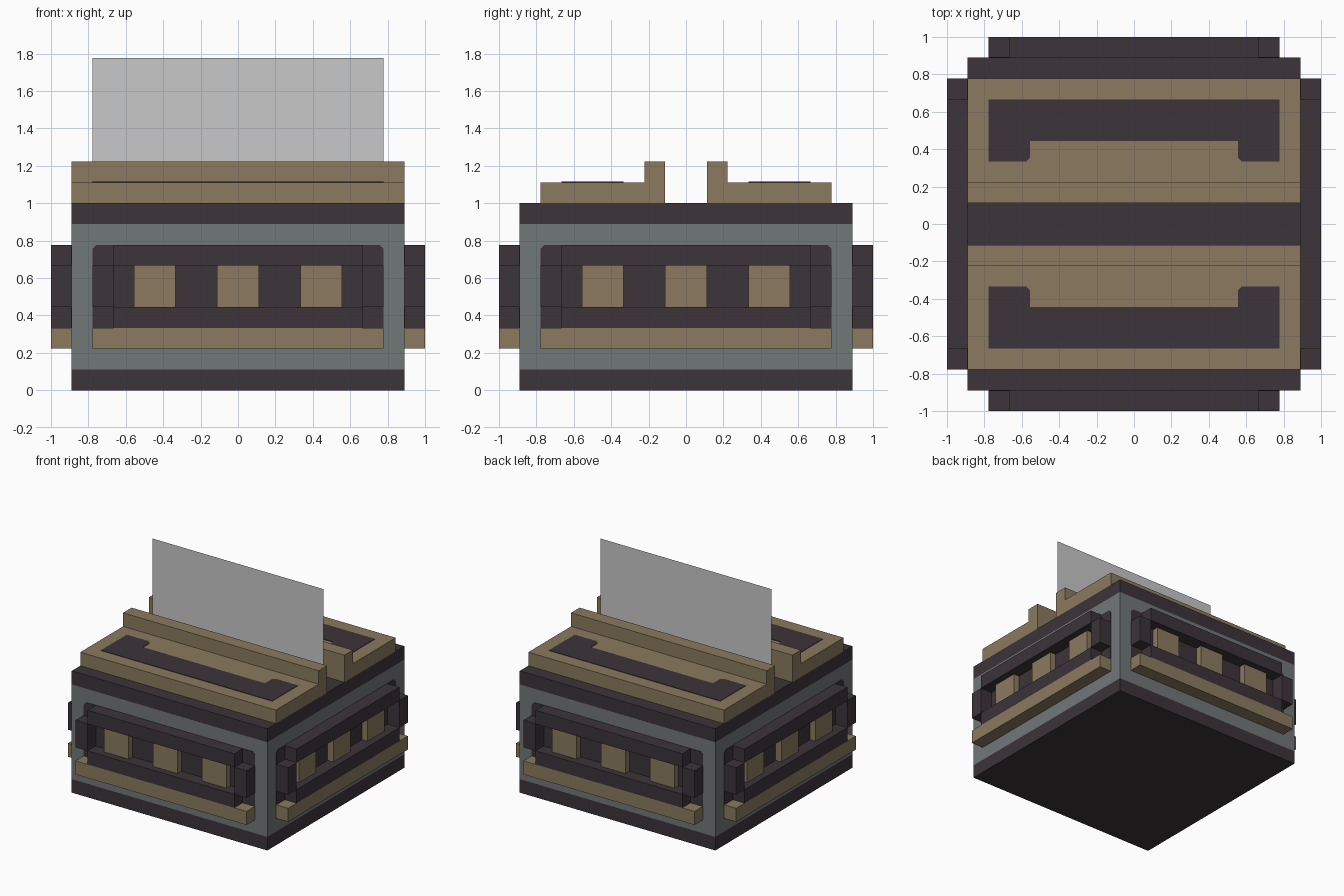
import bpy, bmesh, math
from mathutils import Matrix, Vector

if "Cube" in bpy.data.objects:
    bpy.data.objects.remove(bpy.data.objects["Cube"])

U = 1 / 9      # the whole model sits on this grid unit
EPS = 0.004    # thickness of painted plates


def srgb(r, g, b):
    def lin(c):
        c /= 255
        return c / 12.92 if c <= 0.04045 else ((c + 0.055) / 1.055) ** 2.4
    return (lin(r), lin(g), lin(b), 1)


def material(name, rgb):
    m = bpy.data.materials.new(name)
    m.diffuse_color = srgb(*rgb)
    m.use_nodes = True
    m.node_tree.nodes["Principled BSDF"].inputs["Base Color"].default_value = m.diffuse_color
    return m


BROWN = material("warm brown", (139, 122, 95))
DARK = material("dark plum", (60, 52, 58))
GREY = material("steel grey", (113, 119, 121))
PALE = material("pale grey", (200, 200, 200))


def finish(name, bm, mats, turn=0):
    bm.transform(Matrix.Rotation(turn, 4, 'Z'))
    bmesh.ops.recalc_face_normals(bm, faces=bm.faces)
    me = bpy.data.meshes.new(name)
    bm.to_mesh(me)
    bm.free()
    for m in mats:
        me.materials.append(m)
    ob = bpy.data.objects.new(name, me)
    bpy.context.collection.objects.link(ob)
    return ob


def box(name, x, y, z, mat, turn=0):
    """Box from (min, max) ranges in grid units."""
    bm = bmesh.new()
    bmesh.ops.create_cube(bm, size=1)
    for v in bm.verts:
        v.co = Vector([U * (r[0] if c < 0 else r[1]) for c, r in zip(v.co, (x, y, z))])
    return finish(name, bm, [mat], turn)


def prism(name, points, offset, mat, turn=0):
    """Extrude a polygon given in grid units along an offset."""
    bm = bmesh.new()
    face = bm.faces.new([bm.verts.new(Vector(p) * U) for p in points])
    ext = bmesh.ops.extrude_face_region(bm, geom=[face])["geom"]
    verts = [e for e in ext if isinstance(e, bmesh.types.BMVert)]
    bmesh.ops.translate(bm, verts=verts, vec=offset)
    return finish(name, bm, [mat], turn)


# Body: one block, cut into dark base band, grey wall, dark top band
bm = bmesh.new()
bmesh.ops.create_cube(bm, size=16 * U)
for v in bm.verts:
    v.co.z = 0 if v.co.z < 0 else 9 * U
for h in (1, 8):
    bmesh.ops.bisect_plane(bm, geom=bm.verts[:] + bm.edges[:] + bm.faces[:],
                           plane_co=(0, 0, h * U), plane_no=(0, 0, 1))
for f in bm.faces:
    f.material_index = int(U < f.calc_center_median().z < 8 * U)
finish("body", bm, [DARK, GREY])

# Four identical sides
for i, side in enumerate(("front", "right", "back", "left")):
    t = i * math.pi / 2
    # dark painted panel with softened upper corners
    prism(side + "_panel", [(-7, -8, 3), (7, -8, 3), (7, -8, 6.8), (6.8, -8, 7),
                            (-6.8, -8, 7), (-7, -8, 6.8)], (0, -EPS, 0), DARK, t)
    # protruding frame
    box(side + "_top_rail", (-6, 6), (-9, -8), (6, 7), DARK, t)
    box(side + "_bottom_rail", (-6, 6), (-9, -8), (3, 4), DARK, t)
    for s, x in (("left", (-7, -6)), ("right", (6, 7))):
        box(f"{side}_{s}_post", x, (-9, -8), (4, 6), DARK, t)
    # brown blocks inside the frame, and the shelf beneath
    for n, x in enumerate((-4, 0, 4), 1):
        box(f"{side}_block_{n}", (x - 1, x + 1), (-8.5, -8), (4, 6), BROWN, t)
    box(side + "_shelf", (-7, 7), (-9, -8), (2, 3), BROWN, t)

# Two stepped lids on top, either side of the slot
for side, t in (("front", 0), ("back", math.pi)):
    prism(side + "_lid", [(-8, -7, 9), (-8, -1, 9), (-8, -1, 11), (-8, -2, 11),
                          (-8, -2, 10), (-8, -7, 10)], (16 * U, 0, 0), BROWN, t)
    # painted bracket shape
    half = [(5, -4), (5, -3.2), (5.2, -3), (7, -3), (7, -6)]
    pts = half + [(-x, y) for x, y in reversed(half)]
    prism(side + "_lid_marking", [(x, y, 10) for x, y in pts], (0, 0, EPS), DARK, t)

# Thin sheet standing in the slot
bm = bmesh.new()
bm.faces.new([bm.verts.new((x * U, 0, z * U))
              for x, z in ((-7, 9), (7, 9), (7, 16), (-7, 16))])
finish("sheet", bm, [PALE])
